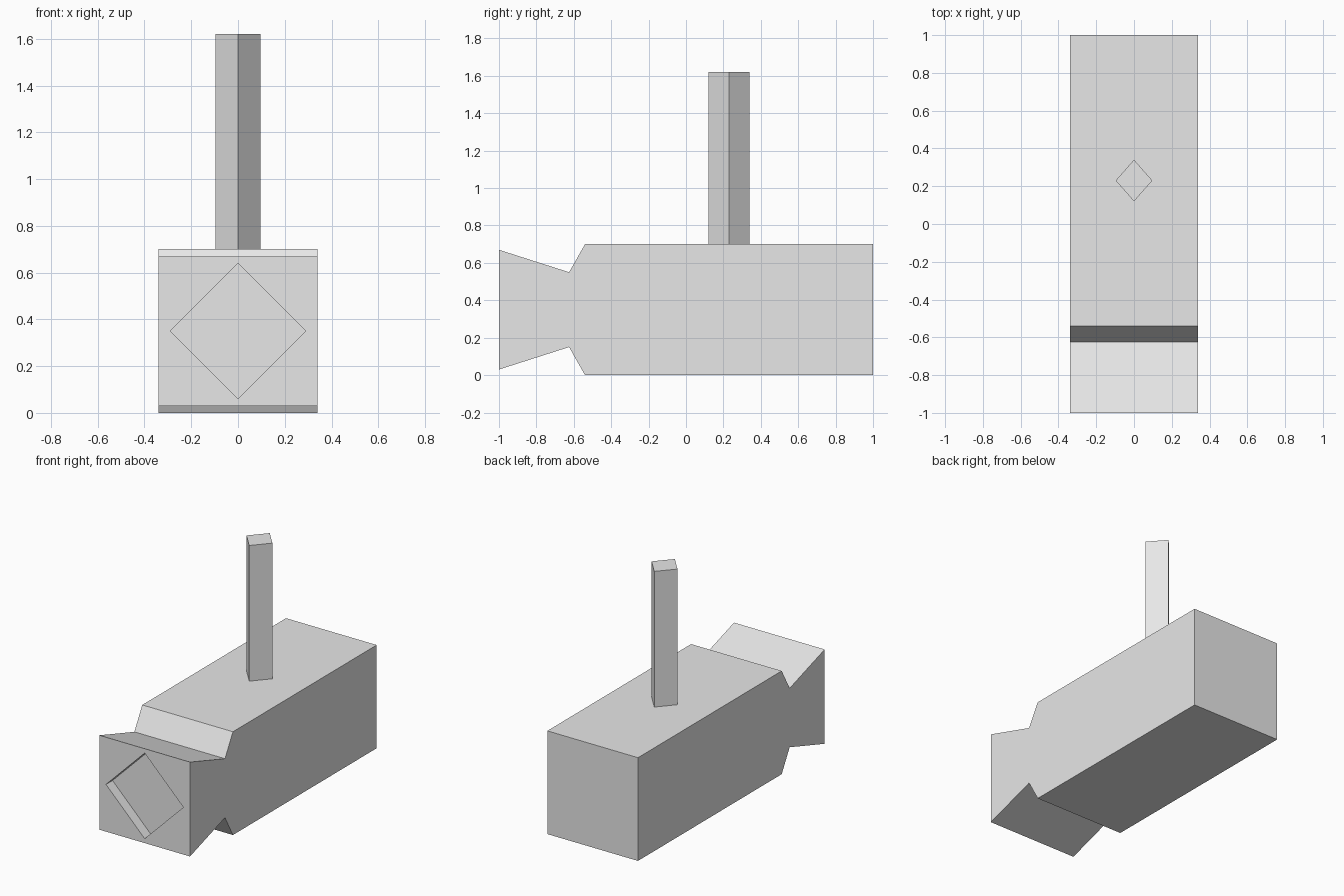
import bpy
import bmesh
from mathutils import Vector

cube = bpy.data.objects.get("Cube")
if cube:
    bpy.data.objects.remove(cube, do_unlink=True)

# One flat colour for every part
grey = bpy.data.materials.new("light_grey")
grey.use_nodes = True
grey.diffuse_color = (0.8, 0.8, 0.8, 1)
grey.node_tree.nodes["Principled BSDF"].inputs["Base Color"].default_value = (0.8, 0.8, 0.8, 1)


def prism(name, outline, direction):
    """Extrude a flat outline along a direction into a closed solid."""
    bm = bmesh.new()
    face = bm.faces.new([bm.verts.new(p) for p in outline])
    result = bmesh.ops.extrude_face_region(bm, geom=[face], use_keep_orig=True)
    moved = [v for v in result["geom"] if isinstance(v, bmesh.types.BMVert)]
    bmesh.ops.translate(bm, verts=moved, vec=Vector(direction))
    bmesh.ops.recalc_face_normals(bm, faces=bm.faces)
    mesh = bpy.data.meshes.new(name)
    bm.to_mesh(mesh)
    bm.free()
    mesh.materials.append(grey)
    obj = bpy.data.objects.new(name, mesh)
    bpy.context.collection.objects.link(obj)
    return obj


MID_Z = 0.35
HALF_WIDTH = 0.34

# Body: side profile mirrored about its mid height, with a pinched neck and flared front
upper = [(-1.0, 0.32), (-0.625, 0.20), (-0.54, 0.35), (1.0, 0.35)]
profile = upper + [(y, -h) for y, h in reversed(upper)]
body = prism("body", [(-HALF_WIDTH, y, MID_Z + h) for y, h in profile],
             (2 * HALF_WIDTH, 0, 0))

# Shallow diamond recess in the front
r = 0.29
cutter = prism("recess_cutter",
               [(r, -1.1, MID_Z), (0, -1.1, MID_Z + r),
                (-r, -1.1, MID_Z), (0, -1.1, MID_Z - r)], (0, 0.17, 0))
cutter.hide_render = True
cutter.hide_set(True)
cut = body.modifiers.new("front_recess", "BOOLEAN")
cut.operation = "DIFFERENCE"
cut.solver = "EXACT"
cut.object = cutter

# Upright diamond-section post
post_x, post_y, centre_y = 0.097, 0.11, 0.23
prism("post",
      [(post_x, centre_y, 0.69), (0, centre_y + post_y, 0.69),
       (-post_x, centre_y, 0.69), (0, centre_y - post_y, 0.69)], (0, 0, 0.93))
